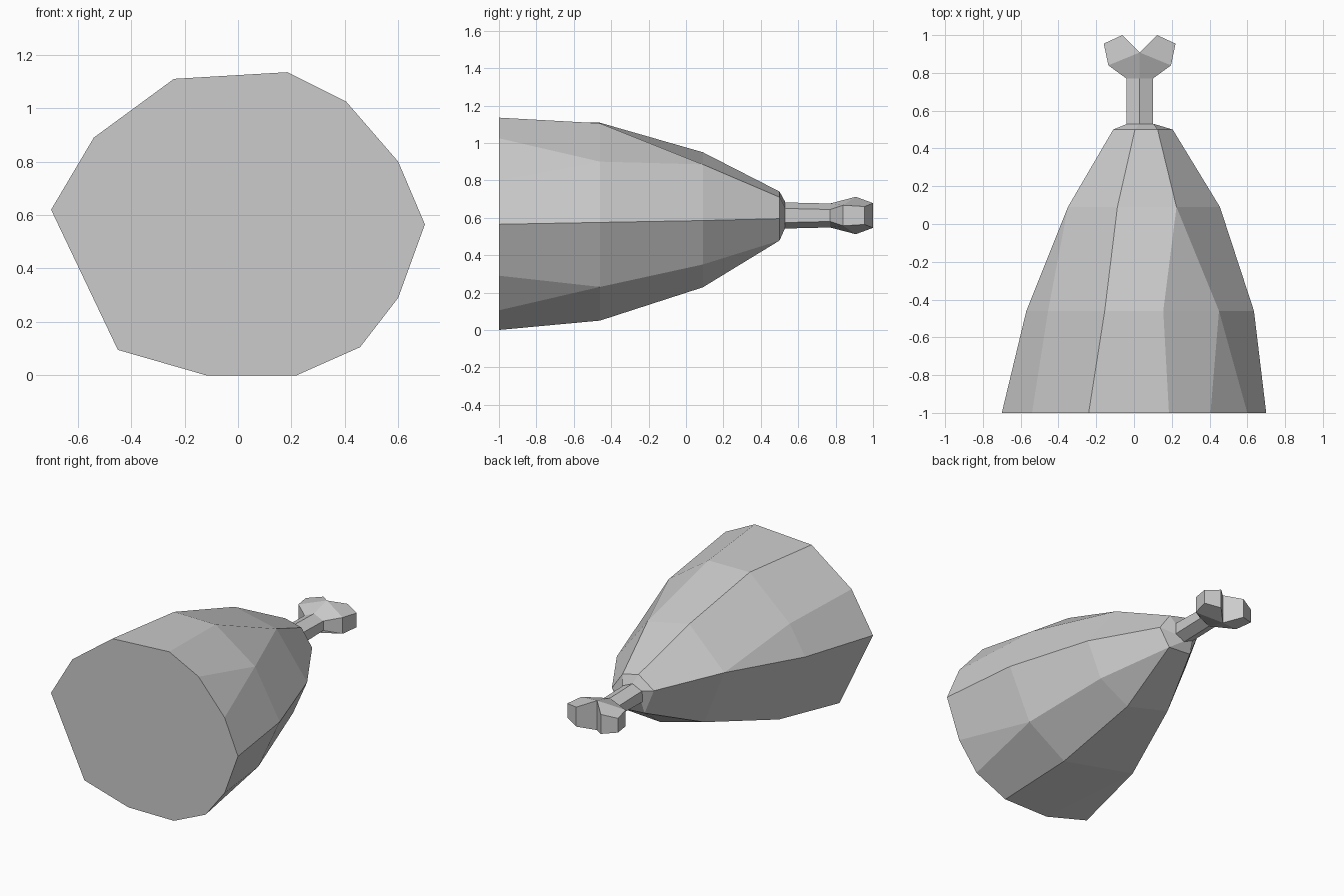
import bpy, bmesh

if "Cube" in bpy.data.objects:
    bpy.data.objects.remove(bpy.data.objects["Cube"])


def finish(name, bm):
    """Weld, clean up and turn a bmesh into a flat-shaded object."""
    bmesh.ops.remove_doubles(bm, verts=bm.verts, dist=0.0005)
    bmesh.ops.recalc_face_normals(bm, faces=bm.faces)
    mesh = bpy.data.meshes.new(name)
    bm.to_mesh(mesh)
    bm.free()
    obj = bpy.data.objects.new(name, mesh)
    bpy.context.collection.objects.link(obj)
    return obj


def loft(bm, rings):
    """Bridge rings of shared vertices, using a triangle where corners merge."""
    for a, b in zip(rings, rings[1:]):
        n = len(a)
        for i in range(n):
            j = (i + 1) % n
            corners = list(dict.fromkeys((a[i], a[j], b[j], b[i])))
            if len(corners) > 2:
                bm.faces.new(corners)


# Meat: cross-sections (x, z) along y; the pattern merges 12 base corners
SECTIONS = [
    (-1.0, range(12), [(-.70, .62), (-.54, .89), (-.24, 1.11), (.185, 1.135),
                       (.405, 1.025), (.60, .80), (.70, .565), (.60, .29),
                       (.457, .105), (.22, .0), (-.12, .0), (-.45, .095)]),
    (-.46, (0, 1, 2, 3, 4, 4, 5, 6, 6, 7, 8, 8),
     [(-.57, .645), (-.455, .84), (-.155, 1.108), (.155, 1.105), (.45, .90),
      (.635, .575), (.475, .23), (.19, .05), (-.375, .17)]),
    (.09, (0, 0, 1, 2, 2, 2, 3, 4, 4, 5, 6, 6),
     [(-.35, .69), (-.088, .95), (.225, .885), (.455, .585), (.35, .35),
      (.13, .228), (-.20, .315)]),
    (.50, (0, 0, 1, 2, 2, 2, 3, 4, 4, 4, 5, 5),
     [(-.11, .66), (.005, .74), (.125, .71), (.205, .595), (.13, .478),
      (-.04, .49)]),
    (.53, (0, 0, 1, 2, 2, 2, 3, 4, 4, 4, 5, 5),
     [(-.037, .65), (.03, .685), (.105, .65), (.105, .57), (.03, .545),
      (-.037, .57)]),
]
bm = bmesh.new()
rings = []
for y, pattern, points in SECTIONS:
    verts = [bm.verts.new((x, y, z)) for x, z in points]
    rings.append([verts[i] for i in pattern])
loft(bm, rings)
for ring in (rings[0], rings[-1]):
    bm.faces.new(list(dict.fromkeys(ring)))
finish("meat", bm)

# Bone: one quarter as quads, reflected in x and z
CX, CZ = .03, .612
shaft_top, shaft_side = (0, .52, .07), (.07, .52, .038)
end_top, end_side = (0, .77, .064), (.07, .77, .032)
lobe_back, lobe_out = (.166, .84, .055), (.19, .955, .048)
lobe_tip, notch = (.092, 1.0, .066), (0, .908, .10)


def low(p):
    return (p[0], p[1], 0)


QUARTER = [
    (shaft_top, shaft_side, end_side, end_top),
    (end_top, end_side, lobe_back, notch),
    (notch, lobe_back, lobe_out, lobe_tip),
    (notch, lobe_tip, low(lobe_tip), low(notch)),
    (shaft_top, shaft_side, low(shaft_side), low(shaft_top)),
]
for a, b in ((shaft_side, end_side), (end_side, lobe_back),
             (lobe_back, lobe_out), (lobe_out, lobe_tip)):
    QUARTER.append((a, b, low(b), low(a)))

bm = bmesh.new()
for sx in (1, -1):
    for sz in (1, -1):
        for quad in QUARTER:
            bm.faces.new([bm.verts.new((CX + sx * x, y, CZ + sz * z))
                          for x, y, z in quad])
finish("bone", bm)
